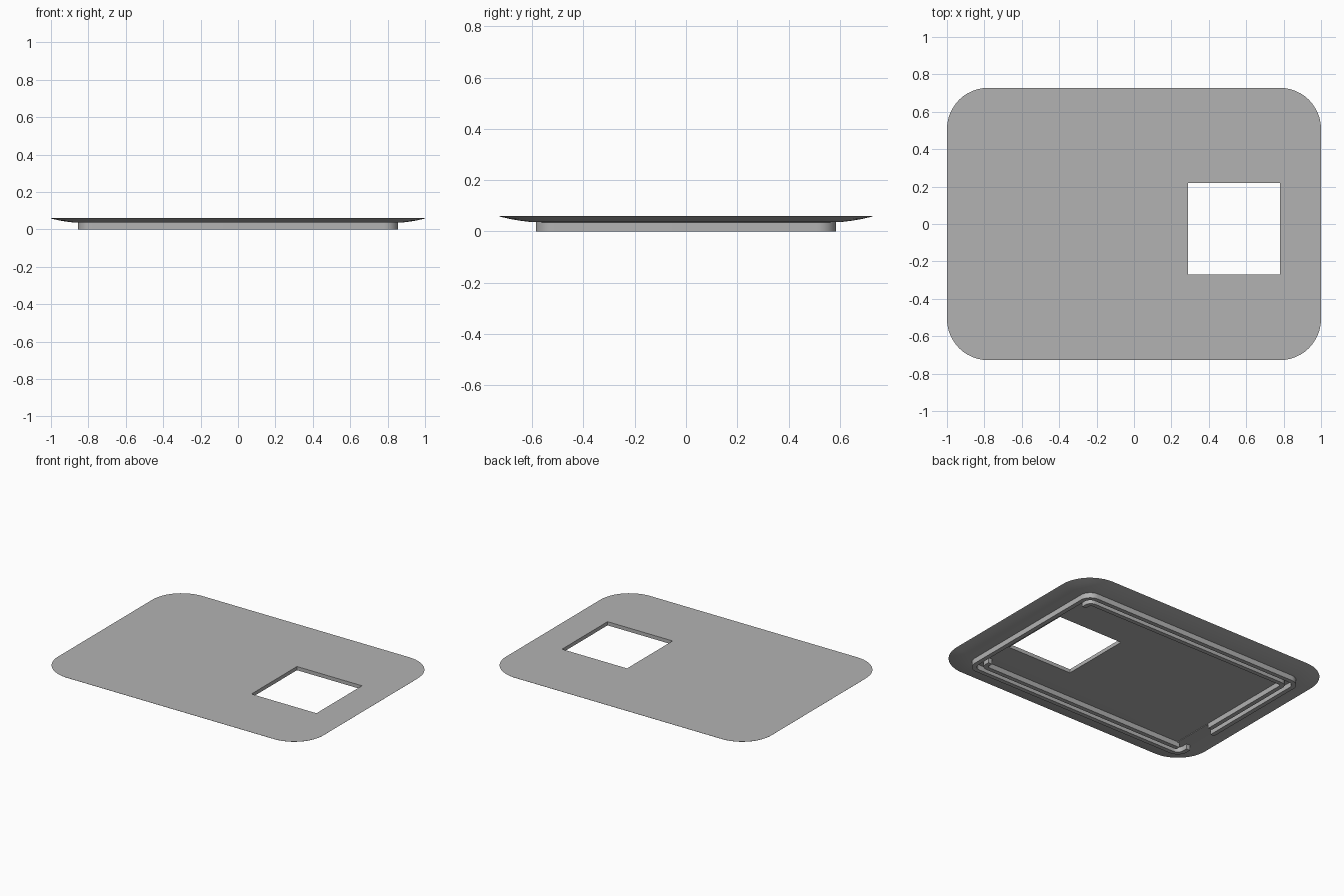
import bpy
import bmesh
from math import sin, cos, pi
from mathutils import Vector

cube = bpy.data.objects.get("Cube")
if cube:
    bpy.data.objects.remove(cube)

grey = bpy.data.materials.new("mid_grey")
grey.use_nodes = True
colour = (0.45, 0.45, 0.45, 1)
grey.diffuse_color = colour
grey.node_tree.nodes["Principled BSDF"].inputs["Base Color"].default_value = colour

HALF_X, HALF_Y, TOP, FLOOR = 1.0, 0.728, 0.06, 0.035


def finish(bm, name):
    bmesh.ops.recalc_face_normals(bm, faces=bm.faces)
    mesh = bpy.data.meshes.new(name)
    bm.to_mesh(mesh)
    bm.free()
    obj = bpy.data.objects.new(name, mesh)
    bpy.context.collection.objects.link(obj)
    mesh.materials.append(grey)
    bpy.ops.object.select_all(action="DESELECT")
    obj.select_set(True)
    bpy.context.view_layer.objects.active = obj
    bpy.ops.object.shade_smooth_by_angle(angle=0.5)
    return obj


def arc(cx, cy, r, start, end, steps=12):
    """Points on an arc, angles given in quarter turns."""
    angles = [(start + (end - start) * i / steps) * pi / 2 for i in range(steps + 1)]
    return [(cx + r * cos(a), cy + r * sin(a)) for a in angles]


def rounded_rect(hx, hy, r):
    pts = []
    for q, (sx, sy) in enumerate([(1, 1), (-1, 1), (-1, -1), (1, -1)]):
        pts += arc(sx * (hx - r), sy * (hy - r), r, q, q + 1)
    return pts


def loop(bm, pts, z):
    verts = [bm.verts.new((x, y, z)) for x, y in pts]
    edges = [bm.edges.new((v, verts[i - 1])) for i, v in enumerate(verts)]
    return verts, edges


def bridge(bm, a, b):
    for i in range(len(a)):
        bm.faces.new((a[i - 1], a[i], b[i], b[i - 1]))


# Plate: flat top, convex underside edge, square opening
bm = bmesh.new()
profile = [(0, TOP), (0.002, 0.058), (0.04, 0.049), (0.08, 0.042), (0.12, 0.037), (0.16, FLOOR)]
rims = [loop(bm, rounded_rect(HALF_X - d, HALF_Y - d, 0.22 - d), z) for d, z in profile]
for a, b in zip(rims, rims[1:]):
    bridge(bm, a[0], b[0])
opening = [(0.29, -0.27), (0.78, -0.27), (0.78, 0.22), (0.29, 0.22)]
holes = [loop(bm, opening, z) for z in (TOP, FLOOR)]
bridge(bm, holes[0][0], holes[1][0])
for rim, hole in ((rims[0], holes[0]), (rims[-1], holes[1])):
    bmesh.ops.triangle_fill(bm, use_beauty=True, edges=rim[1] + hole[1])
finish(bm, "plate")


def rib(name, path, width=0.03, z0=0.0, z1=FLOOR + 0.002):
    """Upright wall of even width along an open path."""
    bm = bmesh.new()
    pts = [Vector(p) for p in path]
    rows = []
    for i, p in enumerate(pts):
        t = (pts[min(i + 1, len(pts) - 1)] - pts[max(i - 1, 0)]).normalized()
        n = Vector((-t.y, t.x)) * width / 2
        rows.append([bm.verts.new((q.x, q.y, z)) for q, z in
                     ((p + n, z0), (p - n, z0), (p - n, z1), (p + n, z1))])
    for a, b in zip(rows, rows[1:]):
        bridge(bm, a, b)
    bm.faces.new(rows[0])
    bm.faces.new(rows[-1])
    return finish(bm, name)


# Outer skirt, open for a short gap on the right side
x, y, r = 0.84, 0.57, 0.06
skirt = [(-x, -0.25)]
for sx, sy, q in ((-1, 1, 2), (1, 1, 1), (1, -1, 0), (-1, -1, -1)):
    skirt += arc(sx * (x - r), sy * (y - r), r, q, q - 1)
skirt.append((-x, -0.48))
rib("outer_skirt", skirt)

# Inner ribs, stopping short at the opening side and at the gap
x, y, r = 0.78, 0.51, 0.03
rib("inner_rib_back", [(-x, -0.2)] + arc(-x + r, y - r, r, 2, 1, 6)
    + arc(x - r, y - r, r, 1, 0, 6) + [(x, y - 0.06)])
rib("inner_rib_front", [(x, -y + 0.06)] + arc(x - r, -y + r, r, 0, -1, 6) + [(-x, -y)])

# Low sill across the gap
rib("gap_sill", [(-x, -y), (-x, -0.2)], z0=0.031)
